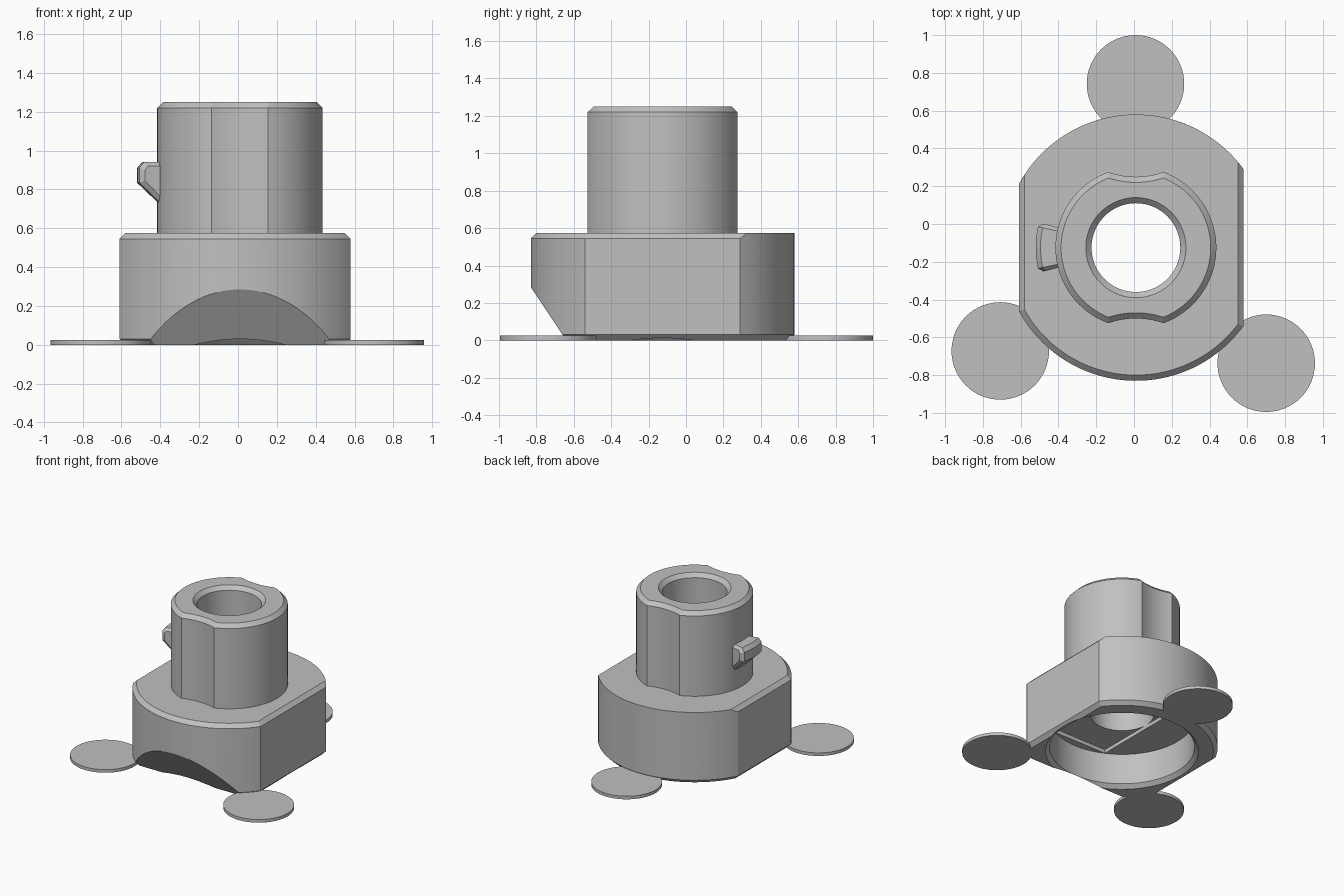
import bpy, bmesh
from math import pi, cos, sin, acos, atan2, sqrt, radians
from mathutils import Vector

if "Cube" in bpy.data.objects:
    bpy.data.objects.remove(bpy.data.objects["Cube"])

AXIS = Vector((0.01, -0.125, 0))
grey = bpy.data.materials.new("plain grey")
grey.use_nodes = True
grey.diffuse_color = (0.53, 0.53, 0.53, 1)
grey.node_tree.nodes["Principled BSDF"].inputs["Base Color"].default_value = grey.diffuse_color


def finish(name, bm, centre=AXIS):
    bmesh.ops.recalc_face_normals(bm, faces=bm.faces)
    mesh = bpy.data.meshes.new(name)
    bm.to_mesh(mesh)
    bm.free()
    mesh.materials.append(grey)
    ob = bpy.data.objects.new(name, mesh)
    ob.location = centre
    bpy.context.collection.objects.link(ob)
    return ob


def activate(ob):
    bpy.ops.object.select_all(action='DESELECT')
    ob.select_set(True)
    bpy.context.view_layer.objects.active = ob


def smooth(ob):
    activate(ob)
    bpy.ops.object.shade_smooth_by_angle(angle=radians(20))


def cut(ob, cutter):
    activate(ob)
    mod = ob.modifiers.new("cut", 'BOOLEAN')
    mod.operation = 'DIFFERENCE'
    mod.solver = 'EXACT'
    mod.object = cutter
    bpy.ops.object.modifier_apply(modifier=mod.name)


def loft(rings):
    """Skin matching rings of 3D points and cap both ends."""
    bm = bmesh.new()
    loops = [[bm.verts.new(p) for p in ring] for ring in rings]
    n = len(loops[0])
    for a, b in zip(loops, loops[1:]):
        for i in range(n):
            j = (i + 1) % n
            bm.faces.new((a[i], a[j], b[j], b[i]))
    bm.faces.new(loops[0][::-1])
    bm.faces.new(loops[-1])
    return bm


def arc(r, a0, a1, n, cy=0):
    return [(r * cos(a0 + (a1 - a0) * i / n), cy + r * sin(a0 + (a1 - a0) * i / n))
            for i in range(n + 1)]


def at(outline, z):
    return [(x, y, z) for x, y in outline]


def circle(r, z, n=96):
    return at(arc(r, 0, 2 * pi, n)[:-1], z)


# Outline of the base: a disc with two flats
def base_outline(off, back_off):
    left, right = 0.62 - off, 0.57 - off
    rf, rb = 0.705 - off, 0.705 - back_off
    return (arc(rf, acos(left / rf) - pi, -acos(right / rf), 40)
            + arc(rb, acos(right / rb), pi - acos(left / rb), 40))


# Outline of the barrel: a disc with a shallow scoop front and back
def barrel_outline(off):
    r, q, d = 0.426 - off, 0.43 + off, 0.805
    y = (r * r - q * q + d * d) / (2 * d)
    x = sqrt(r * r - y * y)
    t, u = atan2(y, x), atan2(d - y, x)
    half = arc(r, -t, t, 40) + arc(q, -u, u - pi, 12, d)[1:-1]
    return half + [(-px, -py) for px, py in half]


# Base block, chamfered except along the top of the back
C = 0.03
bm = loft([at(base_outline(C, C), 0), at(base_outline(0, 0), C),
           at(base_outline(0, 0), 0.575 - C), at(base_outline(C, 0), 0.575)])
# Sloped relief under the front
res = bmesh.ops.bisect_plane(bm, geom=bm.verts[:] + bm.edges[:] + bm.faces[:],
                             plane_co=Vector((0, -0.66, 0.03)) - AXIS,
                             plane_no=(0, -0.255, -0.17), clear_outer=True)
bmesh.ops.holes_fill(bm, edges=[e for e in bm.edges if e.is_boundary], sides=0)
base = finish("base", bm)

# Barrel
barrel = finish("barrel", loft([at(barrel_outline(0), 0.55), at(barrel_outline(0), 1.25 - C),
                                at(barrel_outline(C), 1.25)]))

# Cutters: stepped bore, and a shallow slot across the cavity ceiling
bore = finish("bore_cutter", loft([circle(r, z) for r, z in (
    (0.595, -0.03), (0.535, 0.03), (0.535, 0.28), (0.235, 0.28),
    (0.235, 1.22), (0.295, 1.28))]))
w, l = 0.235, 0.478
slot_plan = [(-w, -l), (w, -l), (w, l), (-w, l)]
slot = finish("slot_cutter", loft([at(slot_plan, 0.2), at(slot_plan, 0.31)]))
bore.hide_render = slot.hide_render = True
cut(base, bore)
cut(base, slot)
cut(barrel, bore)
for helper in (bore, slot):
    bpy.data.objects.remove(helper)

# Locating key on the right of the barrel, with chamfered ends
full = [(0.40, 0.71), (0.42, 0.73), (0.53, 0.835), (0.53, 0.91), (0.505, 0.94), (0.40, 0.94)]
inset = [(0.40, 0.74), (0.42, 0.76), (0.505, 0.845), (0.505, 0.90), (0.49, 0.92), (0.40, 0.92)]
rings = []
for deg in (-14.5, -12, -9, -6, -3, 0, 3, 6, 9, 12, 14.5):
    a = pi + radians(deg)
    profile = inset if abs(deg) > 13 else full
    rings.append([(r * cos(a), r * sin(a), z) for r, z in profile])
key = finish("locating_key", loft(rings))

# Thin round pads at the corners
pads = [finish(name, loft([circle(0.258, 0, 64), circle(0.258, 0.025, 64)]), Vector((x, y, 0)))
        for name, x, y in (("back_pad", 0.008, 0.742), ("left_pad", 0.70, -0.737),
                           ("right_pad", -0.708, -0.672))]

for ob in [base, barrel, key] + pads:
    smooth(ob)
